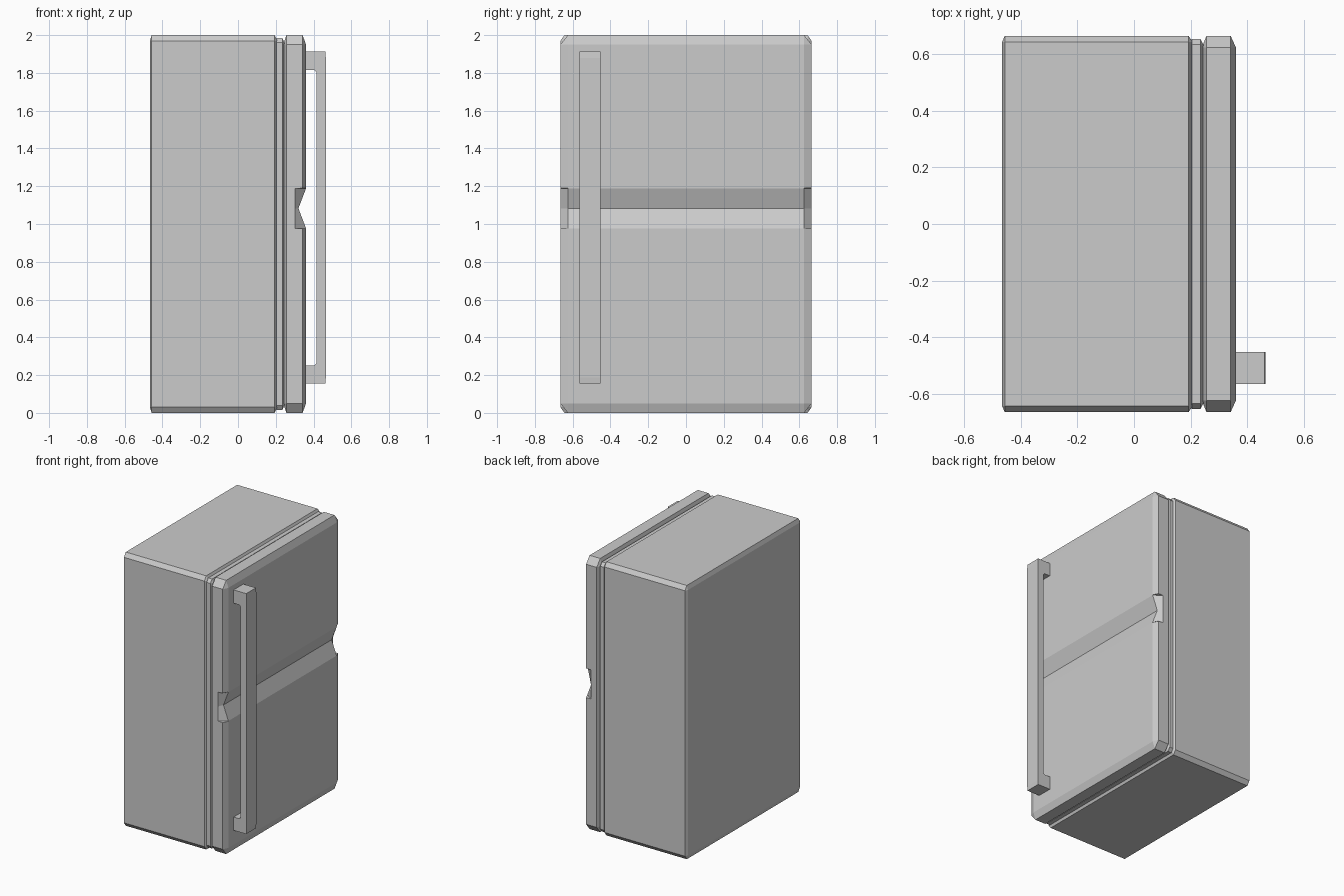
import bpy, bmesh

if "Cube" in bpy.data.objects:
    bpy.data.objects.remove(bpy.data.objects["Cube"])


def bevelled_box(name, x0, x1, hy, z0, z1, bx_back, bx_front, by, bz, mids=()):
    """Chamfered box lofted upward through octagonal sections.
    Each mid is (z, front face x, front side-edge x)."""
    def section(z, front, side):
        half = [(x0, hy - by), (x0 + bx_back, hy), (side, hy), (front, hy - by)]
        return [(x, y, z) for x, y in half] + [(x, -y, z) for x, y in reversed(half)]

    def cap(z):
        half = [x0 + bx_back] * 2 + [x1 - bx_front] * 2
        return [(x, hy - by, z) for x in half] + [(x, by - hy, z) for x in reversed(half)]

    rings = [cap(z0), section(z0 + bz, x1, x1 - bx_front)]
    rings += [section(*m) for m in mids]
    rings += [section(z1 - bz, x1, x1 - bx_front), cap(z1)]
    bm = bmesh.new()
    loops = [[bm.verts.new(p) for p in r] for r in rings]
    for a, b in zip(loops, loops[1:]):
        for i in range(8):
            j = (i + 1) % 8
            bm.faces.new((a[i], a[j], b[j], b[i]))
    bm.faces.new(loops[0])
    bm.faces.new(loops[-1])
    return finish(name, bm)


def finish(name, bm):
    bmesh.ops.remove_doubles(bm, verts=bm.verts[:], dist=1e-5)
    bmesh.ops.recalc_face_normals(bm, faces=bm.faces[:])
    mesh = bpy.data.meshes.new(name)
    bm.to_mesh(mesh)
    bm.free()
    ob = bpy.data.objects.new(name, mesh)
    bpy.context.collection.objects.link(ob)
    return ob


# Cabinet and door seal
bevelled_box("cabinet", -0.467, 0.208, 0.665, 0.0, 2.0, 0.01, 0.015, 0.022, 0.03)
bevelled_box("door_seal", 0.195, 0.245, 0.655, 0.015, 1.985, 0.01, 0.01, 0.02, 0.025)

# Door with a V groove across its front, notched deeper at both side edges
groove = [(0.975, 0.36, 0.342), (0.977, 0.36, 0.303), (1.083, 0.32, 0.303),
          (1.188, 0.36, 0.303), (1.19, 0.36, 0.342)]
bevelled_box("door", 0.24, 0.36, 0.665, 0.0, 2.0, 0.016, 0.018, 0.04, 0.05, groove)

# C-shaped handle extruded across y
upper = [(0.465, 1.88), (0.462, 1.912), (0.345, 1.912), (0.345, 1.815),
         (0.405, 1.815), (0.415, 1.805)]
profile = upper + [(x, 2.067 - z) for x, z in reversed(upper)]
bm = bmesh.new()
face = bm.faces.new([bm.verts.new((x, -0.565, z)) for x, z in profile])
ext = bmesh.ops.extrude_face_region(bm, geom=[face])
moved = [v for v in ext["geom"] if isinstance(v, bmesh.types.BMVert)]
bmesh.ops.translate(bm, verts=moved, vec=(0, 0.112, 0))
if not face.is_valid or all(len(e.link_faces) < 2 for e in face.edges):
    bm.faces.new([v for v in bm.verts if v not in moved])
finish("handle", bm)
